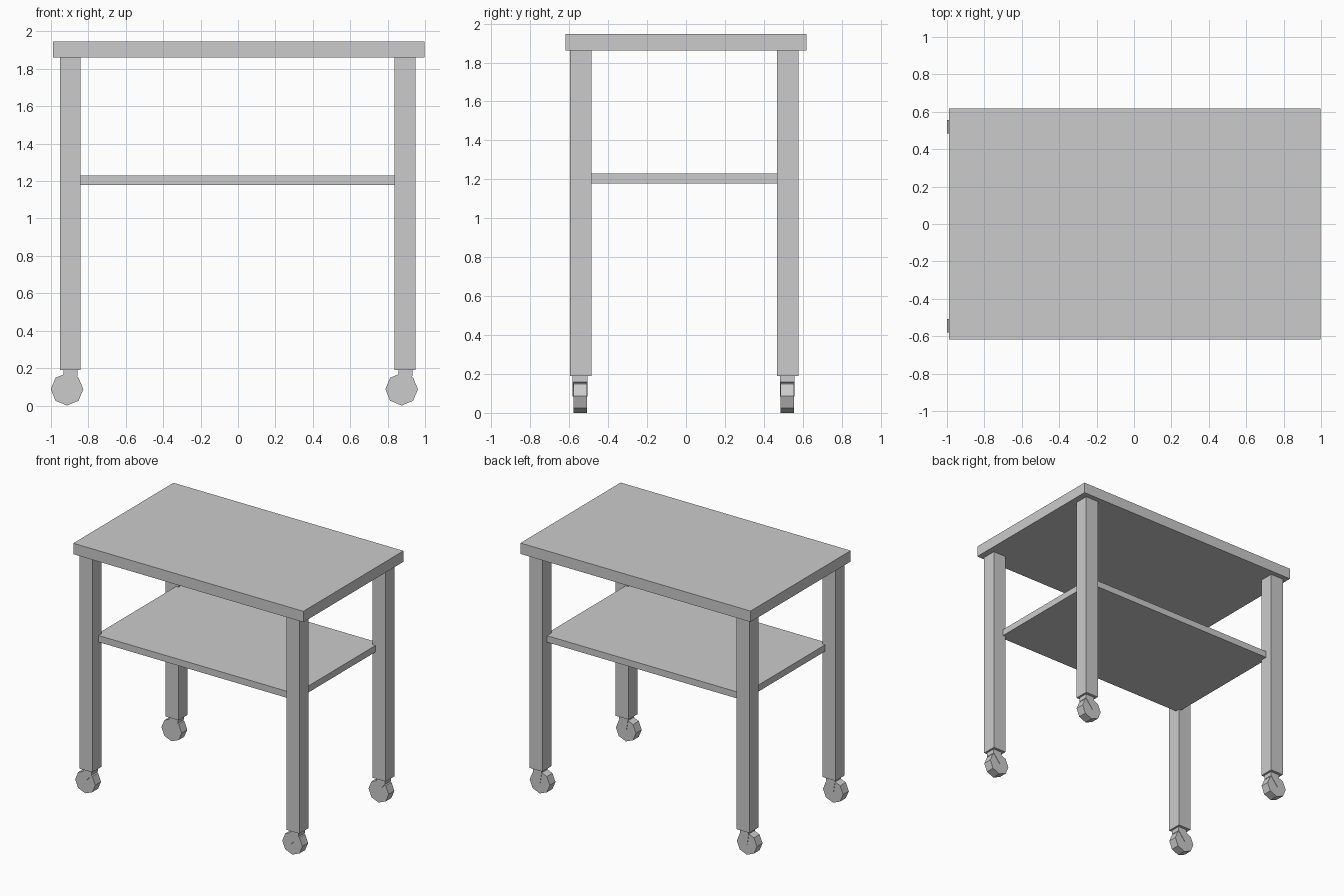
import bpy
import bmesh
from math import sin, cos, pi

if "Cube" in bpy.data.objects:
    bpy.data.objects.remove(bpy.data.objects["Cube"])


def prism(name, profile, y, width):
    """Extrude an (x, z) outline along y, centred on y."""
    bm = bmesh.new()
    verts = [bm.verts.new((px, y - width / 2, pz)) for px, pz in profile]
    face = bm.faces.new(verts)
    ext = bmesh.ops.extrude_face_region(bm, geom=[face])
    moved = [v for v in ext["geom"] if isinstance(v, bmesh.types.BMVert)]
    bmesh.ops.translate(bm, verts=moved, vec=(0, width, 0))
    bmesh.ops.recalc_face_normals(bm, faces=bm.faces)
    mesh = bpy.data.meshes.new(name)
    bm.to_mesh(mesh)
    bm.free()
    obj = bpy.data.objects.new(name, mesh)
    bpy.context.collection.objects.link(obj)
    return obj


def box(name, x0, x1, z0, z1, y, width):
    return prism(name, [(x0, z0), (x1, z0), (x1, z1), (x0, z1)], y, width)


# Table top and lower shelf (shelf corners sit inside the legs)
box("table_top", -0.99, 0.997, 1.862, 1.947, 0.0, 1.236)
box("lower_shelf", -0.863, 0.86, 1.178, 1.229, 0.0, 1.04)

# Four legs, each with a trailing caster
LEG, WHEEL_R = 0.112, 0.087
for side, x in (("left", -0.897), ("right", 0.892)):
    for end, y in (("front", -0.541), ("back", 0.523)):
        tag = f"{end}_{side}"
        box(f"{tag}_leg", x - LEG / 2, x + LEG / 2, 0.19, 1.865, y, LEG)

        # Eight-sided wheel, set slightly behind the leg axis
        wx, wy = x - 0.017, y - 0.003
        rim = [(wx + WHEEL_R * cos(i * pi / 4), WHEEL_R + WHEEL_R * sin(i * pi / 4))
               for i in range(8)]
        prism(f"{tag}_caster_wheel", rim, wy, 0.070)

        # Fork tapering from the leg down to the axle
        fork = [(x - 0.035, 0.195), (x + 0.040, 0.195), (x + 0.040, 0.158),
                (x - 0.022, 0.083), (x - 0.035, 0.165)]
        prism(f"{tag}_caster_fork", fork, wy, 0.076)
